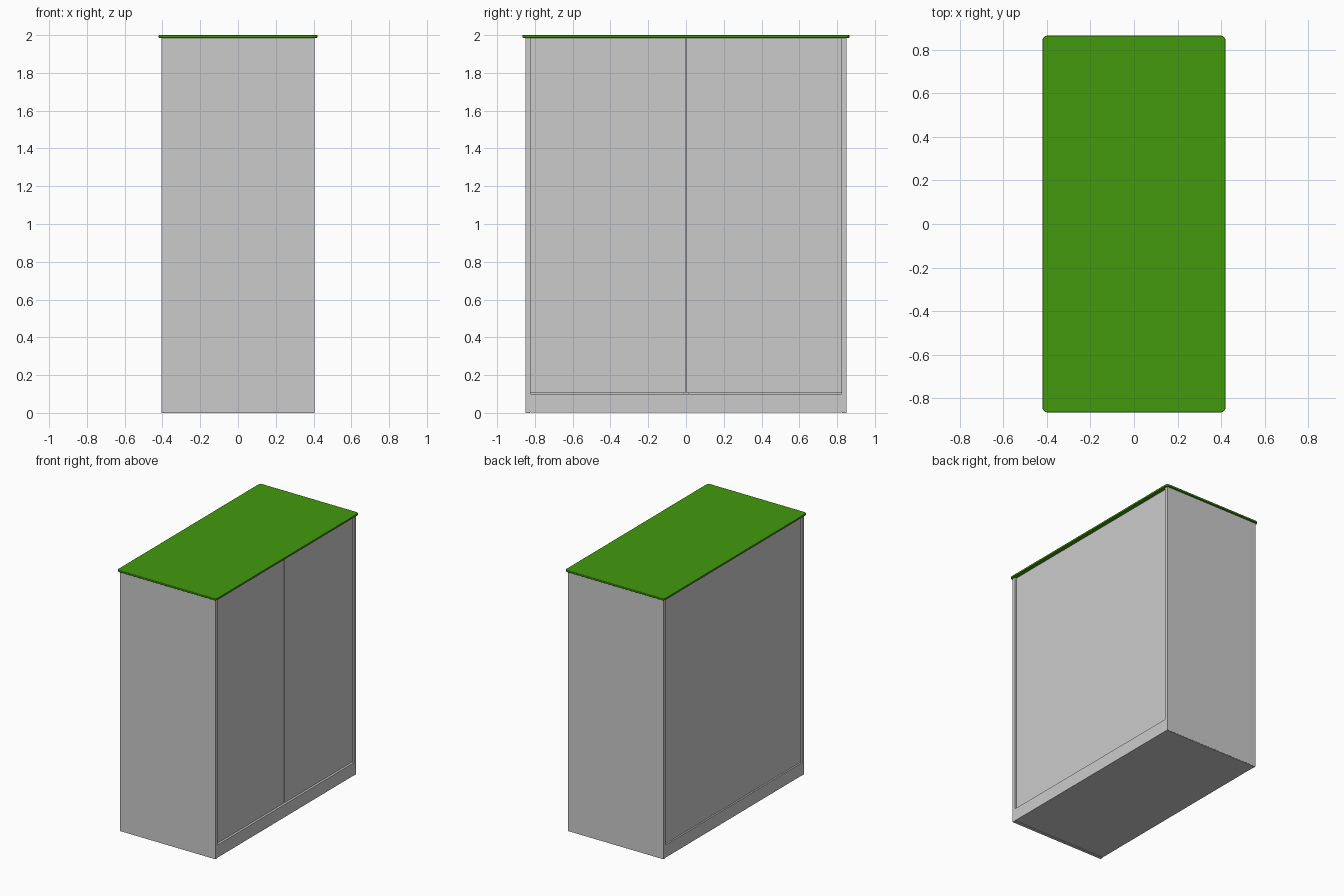
import bpy, bmesh

if "Cube" in bpy.data.objects:
    bpy.data.objects.remove(bpy.data.objects["Cube"])

HX, HY = 0.405, 0.85       # carcass half sizes
SIDE = 0.026               # side panel thickness
TOP_Z, TOP_T = 2.0, 0.014  # worktop height and thickness
BASE_H = 0.10              # plinth height
RECESS = 0.013             # how far doors and back sit in
GAP = 0.004


def box(name, x, y, z, corner=0.0, edge=0.0):
    """Box from (min, max) ranges, with optional rounded plan corners and edges."""
    bm = bmesh.new()
    bmesh.ops.create_cube(bm, size=1.0)
    for v in bm.verts:
        for i, (lo, hi) in enumerate((x, y, z)):
            v.co[i] = hi if v.co[i] > 0 else lo
    if corner:
        upright = [e for e in bm.edges
                   if abs(e.verts[0].co.z - e.verts[1].co.z) > 1e-6]
        bmesh.ops.bevel(bm, geom=upright, offset=corner, segments=6,
                        profile=0.5, affect='EDGES')
    mesh = bpy.data.meshes.new(name)
    bm.to_mesh(mesh)
    bm.free()
    obj = bpy.data.objects.new(name, mesh)
    bpy.context.collection.objects.link(obj)
    if edge:
        mod = obj.modifiers.new("soft_edge", 'BEVEL')
        mod.width, mod.segments = edge, 2
        mod.limit_method = 'ANGLE'
        mod.angle_limit = 1.0
    return obj


body_top = TOP_Z - TOP_T
inner = HY - SIDE

# Side panels, each standing on a thin glide strip
for label, s in (("front", -1), ("rear", 1)):
    y = sorted((s * inner, s * HY))
    box(f"{label}_side_panel", (-HX, HX), y, (0.004, body_top))
    box(f"{label}_glide_strip", (-HX + 0.001, HX - 0.001),
        (y[0] + 0.001, y[1] - 0.001), (0, 0.004))

# Plinth closing the bottom between the sides
box("plinth", (-HX + 0.001, HX - 0.001), (-inner, inner), (0.003, BASE_H))

# Two doors on the right face, parted by a narrow gap
door_x = HX - RECESS
for label, s in (("front", -1), ("rear", 1)):
    y = sorted((s * GAP / 2, s * (inner - 0.002)))
    box(f"{label}_door", (door_x - 0.02, door_x), y,
        (BASE_H + GAP, body_top - 0.002))

# Recessed back panel and the inner divider behind the door gap
box("back_panel", (-HX + RECESS, -HX + RECESS + 0.02), (-inner, inner),
    (BASE_H, body_top))
box("centre_divider", (-HX + RECESS + 0.02, door_x - 0.021), (-0.013, 0.013),
    (BASE_H, body_top))

# Green worktop with rounded corners and a slight overhang
worktop = box("worktop", (-0.42, 0.42), (-0.865, 0.865), (body_top, TOP_Z),
              corner=0.022, edge=0.002)
green = bpy.data.materials.new("green")
green.diffuse_color = (0.056, 0.32, 0.004, 1)
green.use_nodes = True
green.node_tree.nodes["Principled BSDF"].inputs["Base Color"].default_value = green.diffuse_color
worktop.data.materials.append(green)
bpy.context.view_layer.objects.active = worktop
worktop.select_set(True)
bpy.ops.object.shade_smooth_by_angle()
